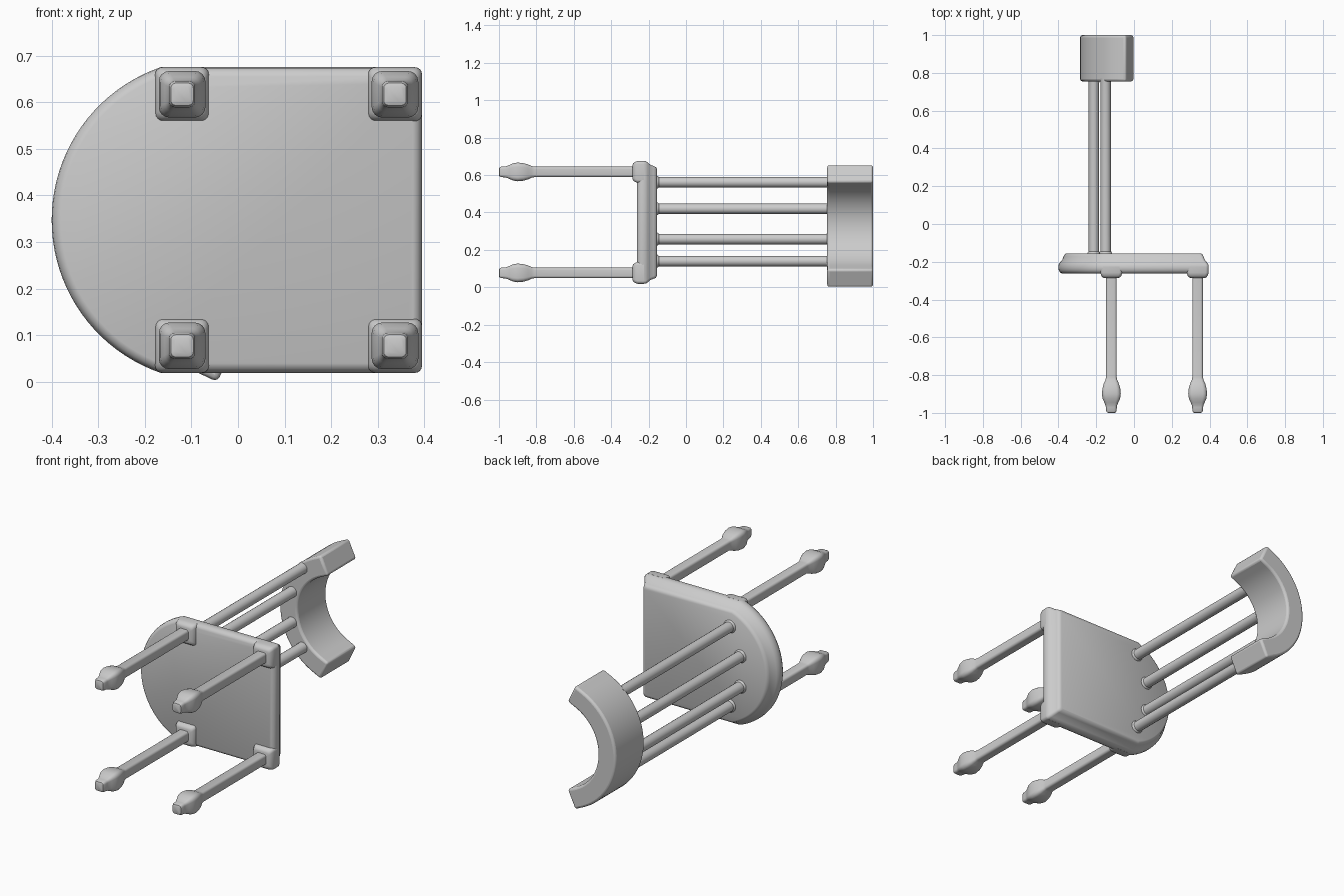
import bpy, bmesh, math

cube = bpy.data.objects.get("Cube")
if cube:
    bpy.data.objects.remove(cube, do_unlink=True)

# Single grey material
grey = bpy.data.materials.new("plain_grey")
grey.use_nodes = True
grey.diffuse_color = (0.6, 0.6, 0.6, 1)
grey.node_tree.nodes["Principled BSDF"].inputs["Base Color"].default_value = (0.6, 0.6, 0.6, 1)


def loft(name, rings, bevel=0.0, angle=40):
    """Skin a list of (y, [(x, z), ...]) sections and cap both ends."""
    bm = bmesh.new()
    loops = [[bm.verts.new((x, y, z)) for x, z in pts] for y, pts in rings]
    n = len(loops[0])
    for a, b in zip(loops, loops[1:]):
        for i in range(n):
            j = (i + 1) % n
            bm.faces.new((a[i], a[j], b[j], b[i]))
    bm.faces.new(loops[0])
    bm.faces.new(loops[-1])
    bmesh.ops.recalc_face_normals(bm, faces=bm.faces)
    mesh = bpy.data.meshes.new(name)
    bm.to_mesh(mesh)
    bm.free()
    mesh.materials.append(grey)
    obj = bpy.data.objects.new(name, mesh)
    bpy.context.collection.objects.link(obj)
    if bevel:
        mod = obj.modifiers.new("soft_edges", 'BEVEL')
        mod.width, mod.segments = bevel, 3
        mod.limit_method, mod.angle_limit = 'ANGLE', math.radians(35)
    bpy.ops.object.select_all(action='DESELECT')
    obj.select_set(True)
    bpy.context.view_layer.objects.active = obj
    bpy.ops.object.shade_smooth_by_angle(angle=math.radians(angle))
    return obj


def arc(cx, cz, r, a0, a1, n):
    return [(cx + r * math.cos(math.radians(a0 + (a1 - a0) * i / n)),
             cz + r * math.sin(math.radians(a0 + (a1 - a0) * i / n))) for i in range(n + 1)]


def rounded_square(cx, cz, half, r):
    d = half - r
    pts = []
    for k, (sx, sz) in enumerate([(1, 1), (-1, 1), (-1, -1), (1, -1)]):
        pts += arc(cx + sx * d, cz + sz * d, r, 90 * k, 90 * k + 90, 4)
    return pts


# Seat: D-shaped slab with rounded edges
MID = 0.347


def seat_section(inset):
    h, right, r, big = 0.328 - inset, 0.395 - inset, 0.015, 0.347 - inset
    a = math.degrees(math.asin(h / big))
    pts = arc(right - r, MID - h + r, r, -90, 0, 4)
    pts += arc(right - r, MID + h - r, r, 0, 90, 4)
    return pts + arc(-0.053, MID, big, 180 - a, 180 + a, 40)


loft("seat", [(y, seat_section(i)) for y, i in [
    (-0.262, 0.02), (-0.257, 0.009), (-0.245, 0.002), (-0.233, 0), (-0.215, 0.001),
    (-0.203, 0.009), (-0.19, 0.02), (-0.172, 0.027), (-0.161, 0.032), (-0.155, 0.043)]])

# Legs with corner blocks and bulb feet
LEG = [(-0.24, 0.028), (-0.81, 0.028), (-0.825, 0.031), (-0.845, 0.040), (-0.87, 0.047),
       (-0.9, 0.05), (-0.925, 0.046), (-0.945, 0.037), (-0.96, 0.031), (-0.97, 0.029),
       (-0.988, 0.028), (-0.997, 0.024), (-1.0, 0.017)]
BLOCK = [(-0.225, 0.058), (-0.258, 0.058), (-0.272, 0.054), (-0.282, 0.047), (-0.286, 0.038)]
for side, z in (("upper", 0.617), ("lower", 0.077)):
    for end, x in (("front", 0.337), ("rear", -0.12)):
        loft(f"{end}_leg_{side}",
             [(y, rounded_square(x, z, h, h * 0.45)) for y, h in LEG])
        loft(f"{end}_leg_block_{side}",
             [(y, rounded_square(x, z, h, 0.016)) for y, h in BLOCK])

# Back spindles with a small collar at each end
ROD = [(-0.17, 0.035), (-0.152, 0.034), (-0.145, 0.028), (0.748, 0.028), (0.77, 0.031)]
for i, (x, z) in enumerate([(-0.15, 0.562), (-0.212, 0.42), (-0.212, 0.258), (-0.15, 0.14)]):
    loft(f"back_spindle_{i + 1}",
         [(y, arc(x, z, r, 0, 337.5, 15)) for y, r in ROD])

# Crest rail: C-shaped arc with short straight ends
CX, CZ, R, T, A, L = 0.054, 0.328, 0.339, 0.105, 115.4, 0.052
ex, ez = L * math.sin(math.radians(A)), -L * math.cos(math.radians(A))


def crest_side(r):
    pts = arc(CX, CZ, r, A, 360 - A, 36)
    (x0, z0), (x1, z1) = pts[0], pts[-1]
    return [(x0 + ex, z0 + ez)] + pts + [(x1 + ex, z1 - ez)]


outline = crest_side(R) + crest_side(R - T)[::-1]
loft("crest_rail", [(0.755, outline), (1.0, outline)], bevel=0.012)
